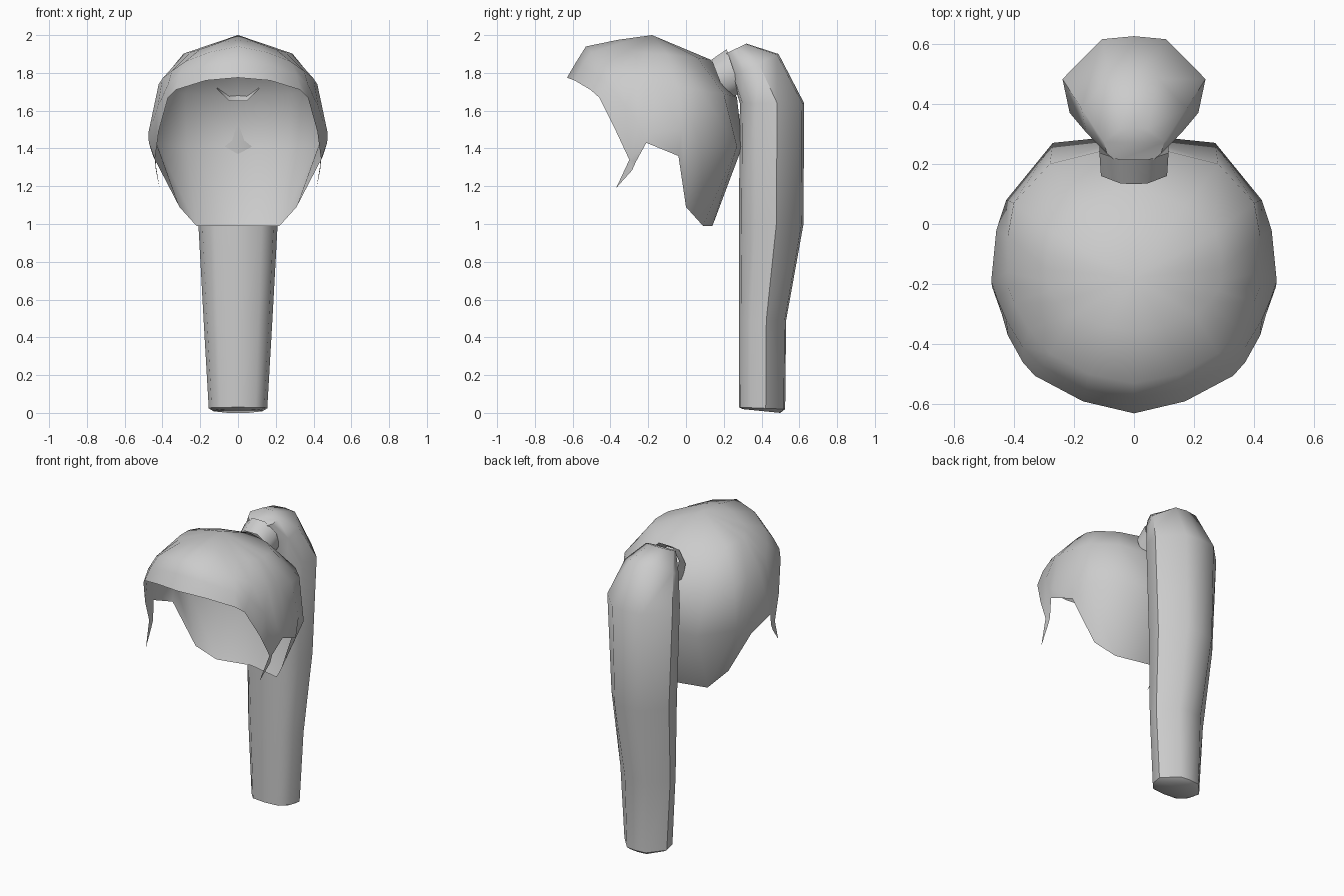
import bpy, bmesh, math

if "Cube" in bpy.data.objects:
    bpy.data.objects.remove(bpy.data.objects["Cube"])

hair = bpy.data.materials.new("hair_grey")
hair.diffuse_color = (0.6, 0.6, 0.6, 1)
hair.use_nodes = True
hair.node_tree.nodes["Principled BSDF"].inputs["Base Color"].default_value = hair.diffuse_color


def finish(bm, name, angle):
    bmesh.ops.remove_doubles(bm, verts=bm.verts[:], dist=0.0005)
    bmesh.ops.recalc_face_normals(bm, faces=bm.faces[:])
    me = bpy.data.meshes.new(name)
    bm.to_mesh(me)
    bm.free()
    me.materials.append(hair)
    ob = bpy.data.objects.new(name, me)
    bpy.context.collection.objects.link(ob)
    bpy.ops.object.select_all(action='DESELECT')
    ob.select_set(True)
    bpy.context.view_layer.objects.active = ob
    bpy.ops.object.shade_smooth_by_angle(angle=math.radians(angle))
    return ob


def loft(name, rings, cap, angle):
    """Skin closed rings of points, optionally capping both ends."""
    bm = bmesh.new()
    loops = [[bm.verts.new(p) for p in ring] for ring in rings]
    n = len(loops[0])
    for a, b in zip(loops, loops[1:]):
        for i in range(n):
            j = (i + 1) % n
            bm.faces.new((a[i], a[j], b[j], b[i]))
    if cap:
        bm.faces.new(loops[0])
        bm.faces.new(loops[-1])
    return finish(bm, name, angle)


# Hair cap: strands from crown to hem, ordered front to back on one side
crown = (0, -.18, 2.0)
strands = [
    [(0, -.36, 1.975), (0, -.53, 1.94), (0, -.58, 1.86), (0, -.63, 1.775)],
    [(.10, -.34, 1.96), (.15, -.50, 1.91), (.16, -.55, 1.84), (.17, -.59, 1.76)],
    [(.20, -.30, 1.925), (.28, -.43, 1.86), (.31, -.47, 1.79), (.33, -.505, 1.71)],
    [(.25, -.26, 1.91), (.35, -.35, 1.81), (.37, -.41, 1.74), (.37, -.46, 1.67)],
    [(.28, -.22, 1.905), (.40, -.26, 1.77), (.425, -.32, 1.62), (.42, -.37, 1.49)],
    [(.29, -.19, 1.90), (.42, -.21, 1.74), (.455, -.25, 1.53), (.44, -.30, 1.34)],
    [(.29, -.15, 1.90), (.42, -.16, 1.74), (.475, -.19, 1.48), (.472, -.21, 1.43)],
    [(.29, -.10, 1.90), (.42, -.04, 1.72), (.458, -.02, 1.50), (.45, -.04, 1.36)],
    [(.27, -.03, 1.89), (.40, .07, 1.71), (.425, .08, 1.42), (.31, 0, 1.09)],
    [(.17, .06, 1.88), (.28, .20, 1.69), (.27, .27, 1.41), (.22, .09, .99)],
    [(0, .13, 1.87), (0, .27, 1.67), (0, .298, 1.41), (0, .14, .99)],
]
bm = bmesh.new()
for s in (1, -1):
    def vert(p):
        return bm.verts.new((s * p[0], p[1], p[2]))
    top = vert(crown)
    cols = [[vert(p) for p in strand] for strand in strands]
    for a, b in zip(cols, cols[1:]):
        bm.faces.new((top, a[0], b[0]))
        for k in range(3):
            bm.faces.new((a[k], a[k + 1], b[k + 1], b[k]))
    # Pointed lock in front of the ear
    inner, tip = vert((.435, -.265, 1.33)), vert((.415, -.37, 1.19))
    low = vert((.435, -.285, 1.285))
    bm.faces.new((cols[5][3], inner, cols[6][3]))
    bm.faces.new((cols[5][3], low, inner))
    bm.faces.new((cols[5][3], tip, low))
finish(bm, "hair_cap", 60)

# Ponytail: one cross-section scaled along the length
half = [(0, 0), (.6, .04), (.9, .25), (1, .58), (.45, .97), (0, 1)]
section = half + [(-x, t) for x, t in half[-2:0:-1]]
# front z, back z, front y, back y, half width
stations = [
    (.02, .00, .30, .50, .13),
    (.03, .02, .28, .525, .155),
    (.49, .49, .28, .53, .182),
    (1.0, 1.0, .28, .622, .21),
    (1.64, 1.64, .285, .625, .238),
    (1.78, 1.90, .24, .49, .175),
    (1.90, 1.955, .205, .32, .10),
]
rings = [[(x * w, y0 + t * (y1 - y0), z0 + t * (z1 - z0)) for x, t in section]
         for z0, z1, y0, y1, w in stations]
loft("ponytail", rings, True, 50)

# Hair tie: short open band between cap and ponytail
rings = []
for (y0, z0), (y1, z1), r in [((.22, 1.65), (.135, 1.87), .11),
                              ((.29, 1.70), (.215, 1.925), .115)]:
    ring = []
    for i in range(8):
        a = math.radians(22.5 + 45 * i)
        t = .5 + .5 * math.sin(a) / math.sin(math.radians(67.5))
        ring.append((r * math.cos(a) / math.cos(math.radians(22.5)),
                     y0 + t * (y1 - y0), z0 + t * (z1 - z0)))
    rings.append(ring)
loft("hair_tie", rings, False, 50)
